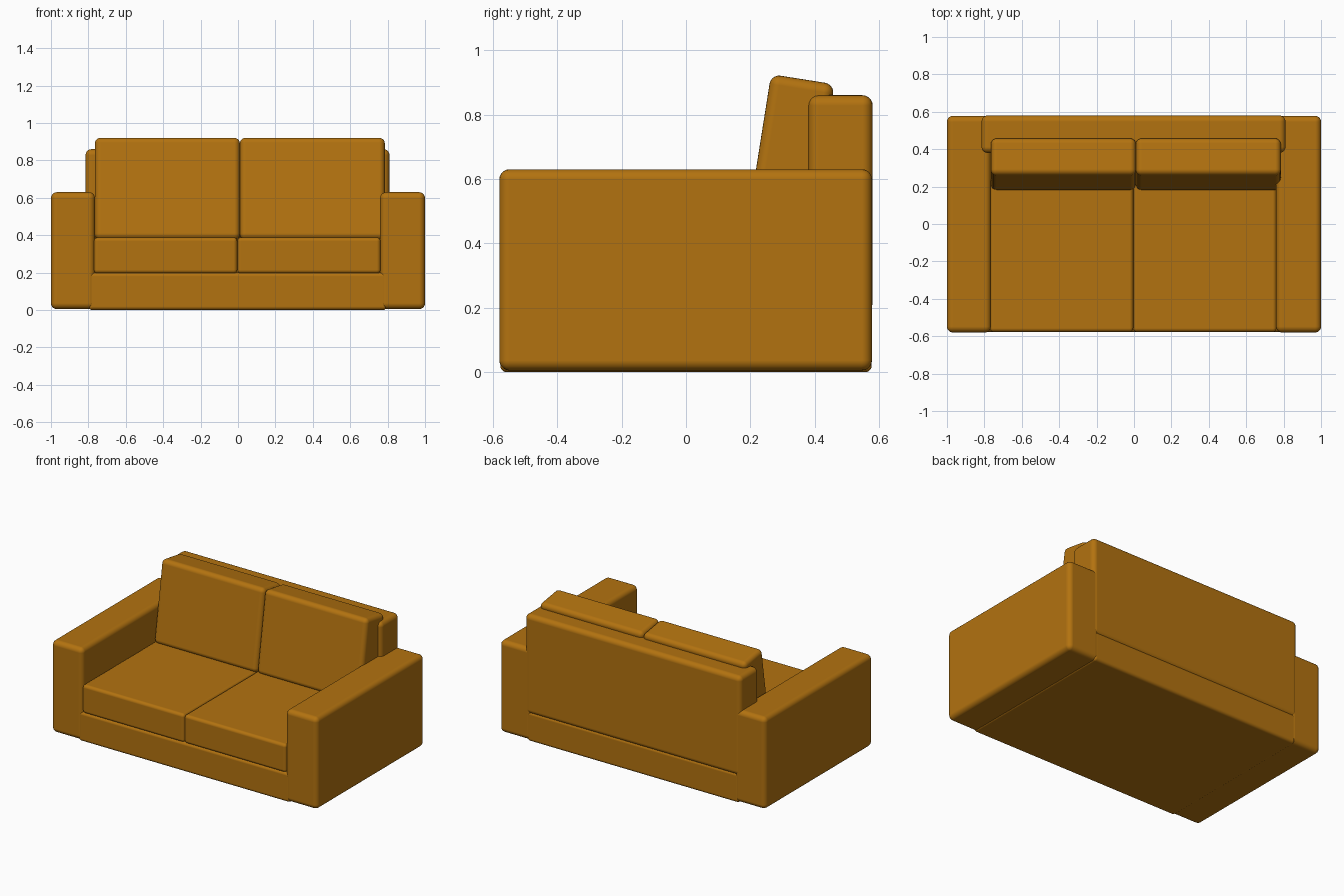
import bpy
import bmesh
import math
from mathutils import Matrix

if "Cube" in bpy.data.objects:
    bpy.data.objects.remove(bpy.data.objects["Cube"])

fabric = bpy.data.materials.new("fabric")
fabric.diffuse_color = (0.45, 0.17, 0.005, 1)
fabric.use_nodes = True
fabric.node_tree.nodes["Principled BSDF"].inputs["Base Color"].default_value = fabric.diffuse_color


def padded_box(name, lo, hi, radius, tilt=0.0):
    """Rounded box between two corners, tilted about x through its centre."""
    size = [b - a for a, b in zip(lo, hi)]
    centre = [(a + b) / 2 for a, b in zip(lo, hi)]
    bm = bmesh.new()
    bmesh.ops.create_cube(bm, size=1, matrix=Matrix.Diagonal((*size, 1)))
    for f in bm.faces:
        f.smooth = True
    mesh = bpy.data.meshes.new(name)
    bm.to_mesh(mesh)
    bm.free()
    mesh.materials.append(fabric)
    obj = bpy.data.objects.new(name, mesh)
    bpy.context.collection.objects.link(obj)
    obj.location = centre
    obj.rotation_euler.x = math.radians(tilt)
    bevel = obj.modifiers.new("rounding", 'BEVEL')
    bevel.width = radius
    bevel.segments = 5
    bevel.harden_normals = True
    return obj


# Frame: base, arms and backrest
padded_box("base", (-0.80, -0.577, 0.0), (0.795, 0.577, 0.20), 0.02)
padded_box("left_arm", (-1.0, -0.58, 0.005), (-0.765, 0.578, 0.63), 0.032)
padded_box("right_arm", (0.76, -0.58, 0.005), (1.0, 0.578, 0.63), 0.032)
padded_box("backrest", (-0.815, 0.38, 0.185), (0.81, 0.58, 0.86), 0.032)

# Loose cushions, one pair for the seat and one leaning pair for the back
for side, x0, x1 in (("left", -0.77, -0.004), ("right", -0.004, 0.762)):
    padded_box(side + "_seat_cushion", (x0, -0.577, 0.195), (x1, 0.39, 0.388), 0.02)
for side, x0, x1 in (("left", -0.765, 0.01), ("right", 0.01, 0.785)):
    padded_box(side + "_back_cushion", (x0, 0.22, 0.363), (x1, 0.42, 0.913), 0.03, -9)
